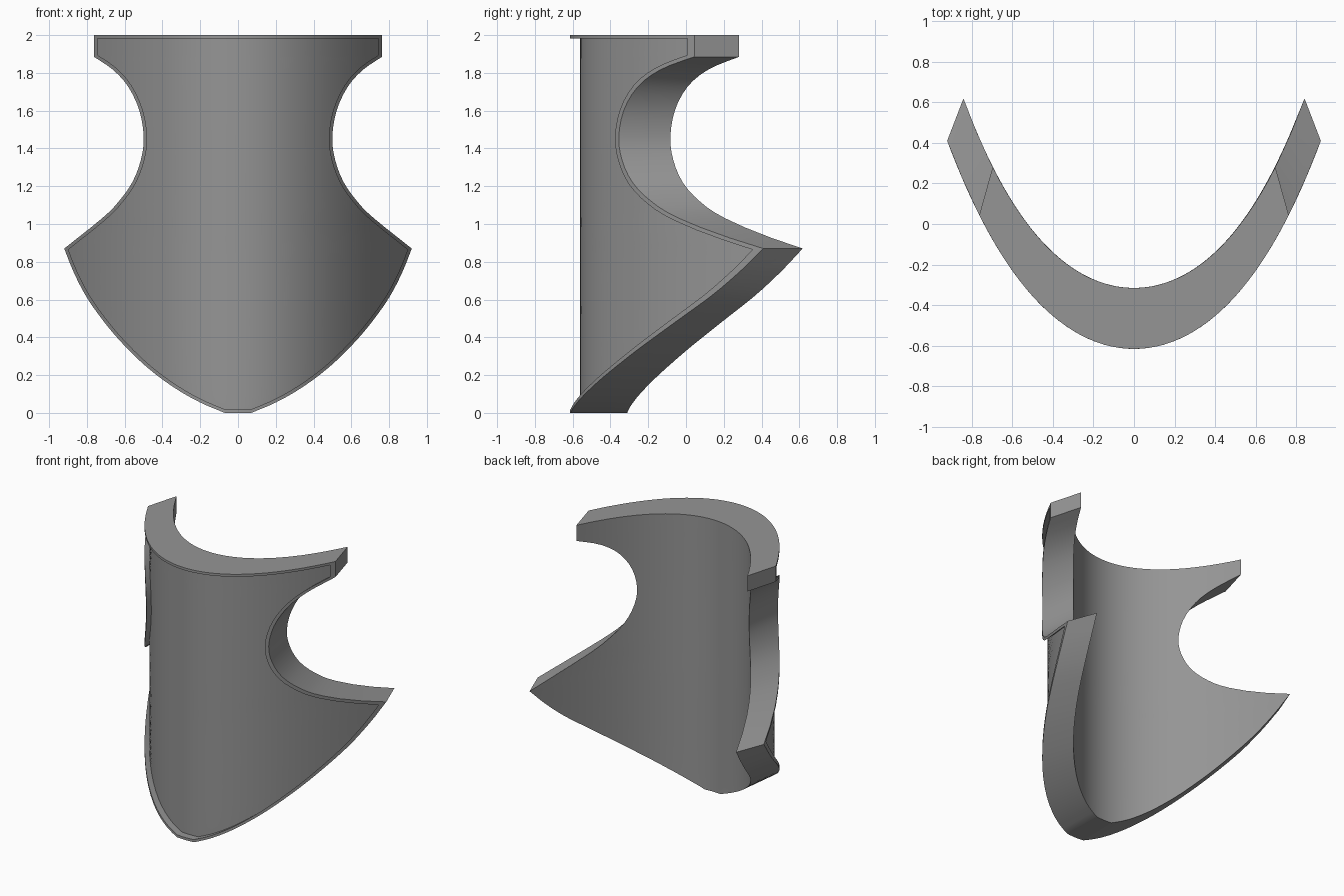
import bpy, bmesh
from mathutils import Vector

if "Cube" in bpy.data.objects:
    bpy.data.objects.remove(bpy.data.objects["Cube"])

COLS = 40       # columns across the plate
RIM = 0.018     # width of the raised border
RECESS = 0.055  # depth of the recessed front panel


def smooth(points, steps=3):
    """Catmull-Rom curve through the points."""
    p = [Vector(q) for q in points]
    p = [2 * p[0] - p[1]] + p + [2 * p[-1] - p[-2]]
    out = []
    for a, b, c, d in zip(p, p[1:], p[2:], p[3:]):
        for i in range(steps):
            t = i / steps
            out.append(0.5 * (2 * b + (c - a) * t + (2 * a - 5 * b + 4 * c - d) * t * t
                              + (3 * b - a - 3 * c + d) * t ** 3))
    return out + [p[-2]]


def inset(line, width):
    """Mitred inward offset of the mirrored half outline."""
    pts = [Vector((-line[0].x, line[0].y))] + line + [Vector((-line[-1].x, line[-1].y))]
    out = []
    for a, b, c in zip(pts, pts[1:], pts[2:]):
        u, v = (b - a).normalized(), (c - b).normalized()
        n1, n2 = Vector((u.y, -u.x)), Vector((v.y, -v.x))
        m = (n1 + n2).normalized()
        out.append(b + m * width / max(m.dot(n1), 0.4))
    return out


def bend(x, z, depth, push=0.0):
    """Wrap a flat point onto the curved plate; depth 0 = front, 1 = back."""
    y = -0.615 + 0.969 * x ** 2 + 0.285 * x ** 4
    return (x * (1 - 0.087 * depth), y + depth * (0.3 - 0.108 * x * x) + push, z)


# Half outline: top corner, side notch, pointed wing, rounded bottom
notch = smooth([(0.762, 1.885), (0.66, 1.815), (0.58, 1.725), (0.522, 1.6), (0.499, 1.46),
                (0.514, 1.34), (0.56, 1.22), (0.635, 1.115), (0.72, 1.03), (0.92, 0.87)])
belly = smooth([(0.92, 0.87), (0.87, 0.745), (0.8, 0.61), (0.7, 0.47), (0.6, 0.355),
                (0.48, 0.24), (0.34, 0.135), (0.2, 0.055), (0.07, 0.0)])
outline = [Vector((0.762, 2.0))] + notch + belly[1:]
panel = inset(outline, RIM)

bm = bmesh.new()


def make_grid(line, depth, push=0.0):
    return [[bm.verts.new(bend(p.x * (2 * c / COLS - 1), p.y, depth, push))
             for c in range(COLS + 1)] for p in line]


def border(g):
    return (g[0][:-1] + [r[-1] for r in g[:-1]] + g[-1][:0:-1]
            + [r[0] for r in g[:0:-1]])


def fill(g):
    for r, s in zip(g, g[1:]):
        for c in range(COLS):
            bm.faces.new((r[c], r[c + 1], s[c + 1], s[c]))


def bridge(a, b):
    for i in range(len(a)):
        bm.faces.new((a[i - 1], a[i], b[i], b[i - 1]))


# Back surface and recessed front panel
back, floor = make_grid(outline, 1), make_grid(panel, 0, RECESS)
fill(back)
fill(floor)

# Outer walls, raised rim and recess walls
front_grid, lip_grid = make_grid(outline, 0), make_grid(panel, 0)
loops = [border(g) for g in (back, front_grid, lip_grid, floor)]
for a, b in zip(loops, loops[1:]):
    bridge(a, b)
bmesh.ops.delete(bm, geom=[v for v in bm.verts if not v.link_faces], context='VERTS')
bmesh.ops.recalc_face_normals(bm, faces=bm.faces[:])

mesh = bpy.data.meshes.new("curved_shield")
bm.to_mesh(mesh)
bm.free()

# Dark grey finish
grey = bpy.data.materials.new("dark_grey")
grey.diffuse_color = (0.3, 0.3, 0.3, 1)
grey.use_nodes = True
grey.node_tree.nodes["Principled BSDF"].inputs["Base Color"].default_value = grey.diffuse_color
mesh.materials.append(grey)

shield = bpy.data.objects.new("curved_shield", mesh)
bpy.context.collection.objects.link(shield)
bpy.context.view_layer.objects.active = shield
shield.select_set(True)
bpy.ops.object.shade_smooth_by_angle(angle=0.5)
